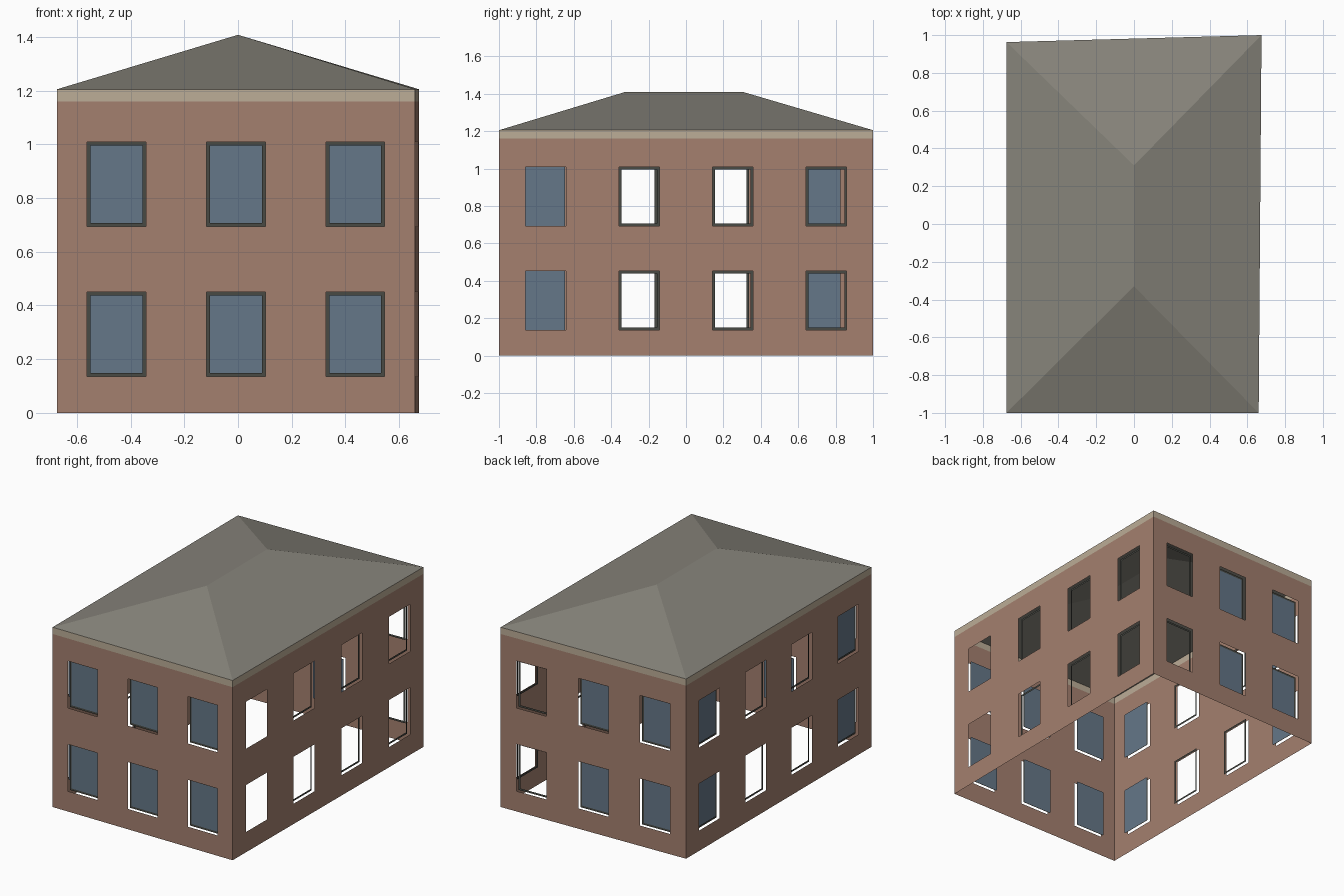
import bpy
import bmesh
from mathutils import Vector

cube = bpy.data.objects.get("Cube")
if cube:
    bpy.data.objects.remove(cube, do_unlink=True)


def material(name, rgb):
    """Flat material from 0-255 sRGB values."""
    lin = []
    for c in rgb:
        c /= 255
        lin.append(c / 12.92 if c <= 0.04045 else ((c + 0.055) / 1.055) ** 2.4)
    m = bpy.data.materials.new(name)
    m.use_nodes = True
    m.diffuse_color = (*lin, 1)
    bsdf = m.node_tree.nodes["Principled BSDF"]
    bsdf.inputs["Base Color"].default_value = (*lin, 1)
    bsdf.inputs["Roughness"].default_value = 0.9
    return m


BRICK = material("brick", (164, 128, 111))
TRIM = material("pale trim", (188, 173, 151))
ROOF = material("grey roof", (134, 131, 122))
GLASS = material("blue glass", (101, 119, 136))
FRAME = material("dark frame", (72, 74, 68))


def make_object(name, faces, mats):
    """faces: list of (corner points, material index)."""
    bm = bmesh.new()
    for points, mat in faces:
        bm.faces.new([bm.verts.new(p) for p in points]).material_index = mat
    bmesh.ops.remove_doubles(bm, verts=bm.verts, dist=0.0005)
    mesh = bpy.data.meshes.new(name)
    bm.to_mesh(mesh)
    bm.free()
    for m in mats:
        mesh.materials.append(m)
    obj = bpy.data.objects.new(name, mesh)
    bpy.context.collection.objects.link(obj)
    return obj


# Slightly skewed footprint, counterclockwise from the front right corner
CORNERS = [Vector(c) for c in ((-0.675, -1), (0.66, -1), (0.675, 1), (-0.675, 0.963))]
TRIM_Z, EAVE_Z, RIDGE_Z = 1.16, 1.205, 1.408
WIN_W, WIN_H = 0.218, 0.315
SILLS = (0.136, 0.694)
BAR = 0.013
FRAME_DEPTH, GLASS_DEPTH = 0.022, 0.028

# One letter per window column: g = frame and glass, f = frame only, o = bare opening
WALLS = {"front": "ggg", "left": "offf", "back": "fgg", "right": "gffg"}


def build_wall(side, start, end, columns):
    along = (end - start).normalized()
    inward = Vector((-along.y, along.x))
    length = (end - start).length

    def quad(u0, u1, z0, z1, depth=0.0):
        a, b = (start + along * u + inward * depth for u in (u0, u1))
        return [(a.x, a.y, z0), (b.x, b.y, z0), (b.x, b.y, z1), (a.x, a.y, z1)]

    # Odd grid intervals are the window openings
    us, zs = [0], [0]
    for i in range(len(columns)):
        centre = length * (i + 0.5) / len(columns)
        us += [centre - WIN_W / 2, centre + WIN_W / 2]
    for sill in SILLS:
        zs += [sill, sill + WIN_H]
    us.append(length)
    zs += [TRIM_Z, EAVE_Z]

    wall, frames, panes = [], [], []
    for i, (u0, u1) in enumerate(zip(us, us[1:])):
        for j, (z0, z1) in enumerate(zip(zs, zs[1:])):
            band = j == len(zs) - 2
            if band or i % 2 == 0 or j % 2 == 0:
                wall.append((quad(u0, u1, z0, z1), int(band)))
                continue
            kind = columns[i // 2]
            if kind != "o":
                for bar in ((u0, u1, z0, z0 + BAR), (u0, u1, z1 - BAR, z1),
                            (u0, u0 + BAR, z0 + BAR, z1 - BAR),
                            (u1 - BAR, u1, z0 + BAR, z1 - BAR)):
                    frames.append((quad(*bar, FRAME_DEPTH), 0))
            if kind == "g":
                panes.append((quad(u0, u1, z0, z1, GLASS_DEPTH), 0))

    make_object(side + "_wall", wall, [BRICK, TRIM])
    make_object(side + "_window_frames", frames, [FRAME])
    if panes:
        make_object(side + "_window_glass", panes, [GLASS])


for k, (side, columns) in enumerate(WALLS.items()):
    build_wall(side, CORNERS[k], CORNERS[(k + 1) % 4], columns)

# Hipped roof, open underneath
a, b, c, d = ((p.x, p.y, EAVE_Z) for p in CORNERS)
ridge_front, ridge_back = (0, -0.33, RIDGE_Z), (0, 0.31, RIDGE_Z)
make_object("hipped_roof", [
    ([a, b, ridge_front], 0),
    ([b, c, ridge_back, ridge_front], 0),
    ([c, d, ridge_back], 0),
    ([d, a, ridge_front, ridge_back], 0),
], [ROOF])
